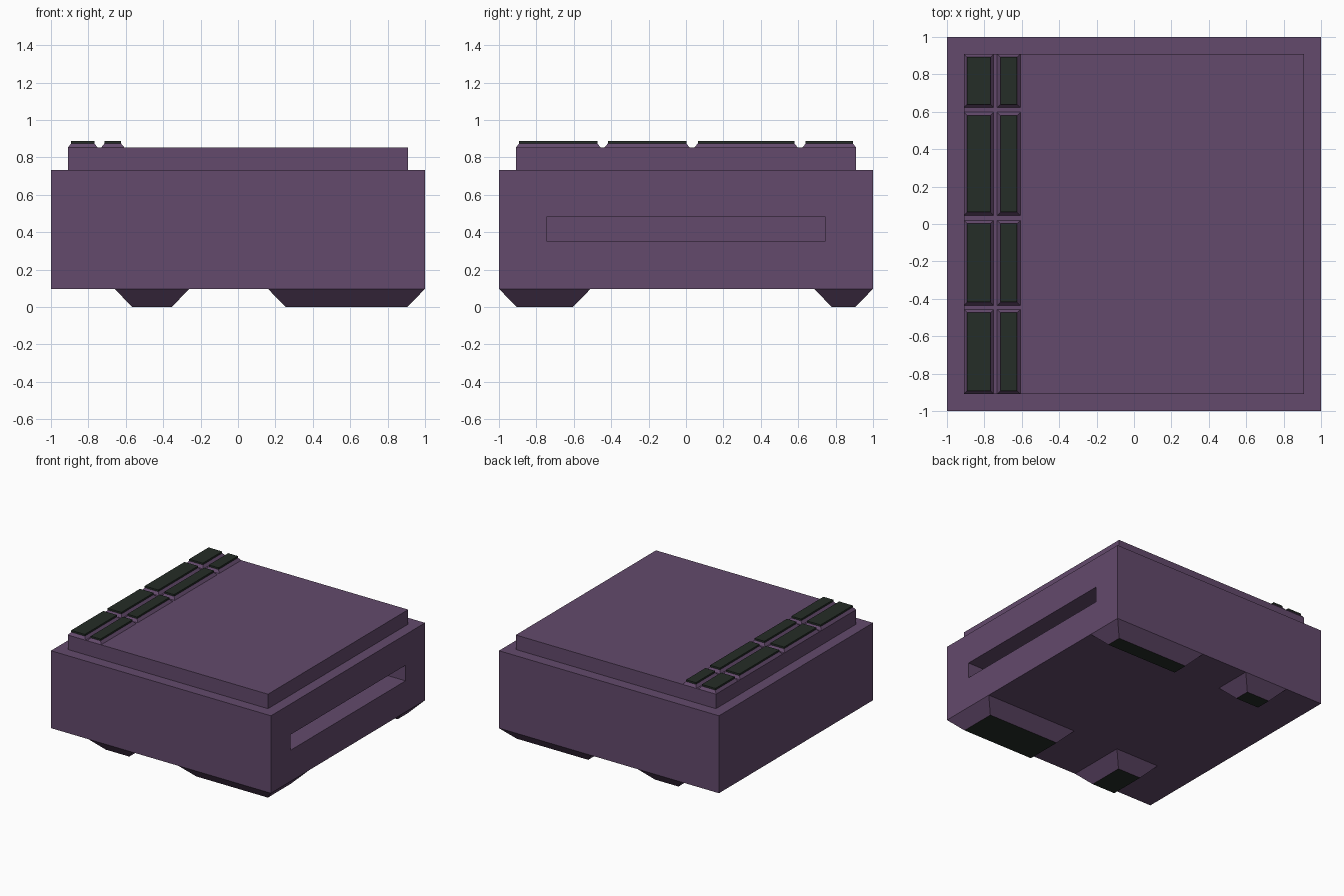
import bpy
import bmesh

if "Cube" in bpy.data.objects:
    bpy.data.objects.remove(bpy.data.objects["Cube"])


def material(name, color):
    m = bpy.data.materials.new(name)
    m.diffuse_color = (*color, 1)
    m.use_nodes = True
    m.node_tree.nodes["Principled BSDF"].inputs["Base Color"].default_value = m.diffuse_color
    return m


PURPLE = material("purple_shell", (0.125, 0.068, 0.15))
DARK = material("dark_pad", (0.018, 0.026, 0.02))


def finish(bm, name):
    bmesh.ops.recalc_face_normals(bm, faces=bm.faces)
    mesh = bpy.data.meshes.new(name)
    bm.to_mesh(mesh)
    bm.free()
    mesh.materials.append(PURPLE)
    mesh.materials.append(DARK)
    obj = bpy.data.objects.new(name, mesh)
    bpy.context.collection.objects.link(obj)
    return obj


def stack(bm, sections):
    """Loft rectangles (x0, x1, y0, y1, z) upward; return side rings and end caps."""
    rings = [[bm.verts.new(p) for p in
              ((x0, y0, z), (x1, y0, z), (x1, y1, z), (x0, y1, z))]
             for x0, x1, y0, y1, z in sections]
    bottom = bm.faces.new(rings[0][::-1])
    sides = [[bm.faces.new((a[i], a[(i + 1) % 4], b[(i + 1) % 4], b[i]))
              for i in range(4)] for a, b in zip(rings, rings[1:])]
    top = bm.faces.new(rings[-1])
    return bottom, sides, top


def inset(rect, d):
    x0, x1, y0, y1 = rect
    return (x0 + d, x1 - d, y0 + d, y1 - d)


def extrude(bm, face):
    """Extrude a face in place, dropping the old face, and return the new one."""
    new = bmesh.ops.extrude_face_region(bm, geom=[face])["geom"]
    if face.is_valid:
        bmesh.ops.delete(bm, geom=[face], context='FACES_ONLY')
    return next(g for g in new if isinstance(g, bmesh.types.BMFace))


# Main body, with a long slot sunk into the right side
bm = bmesh.new()
_, sides, _ = stack(bm, [(-1, 1, -1, 1, 0.097), (-1, 1, -1, 1, 0.733)])
opening = extrude(bm, sides[0][1])
for v in opening.verts:
    v.co.y = 0.747 if v.co.y > 0 else -0.747
    v.co.z = 0.481 if v.co.z > 0.4 else 0.353
back = extrude(bm, opening)
for v in back.verts:
    v.co.x -= 0.25
finish(bm, "body")

# Raised lid
bm = bmesh.new()
stack(bm, [(-0.91, 0.91, -0.91, 0.91, 0.733), (-0.91, 0.91, -0.91, 0.91, 0.852)])
finish(bm, "lid")

# Two columns of bevelled keys with dark pads
columns = [(-0.91, -0.75), (-0.732, -0.607)]
rows = [(-0.91, -0.456), (-0.436, 0.02), (0.045, 0.598), (0.622, 0.91)]
for c, xs in enumerate(columns):
    for r, ys in enumerate(rows):
        rect = xs + ys
        bm = bmesh.new()
        _, sides, top = stack(bm, [(*rect, 0.852), (*inset(rect, 0.018), 0.874),
                                   (*inset(rect, 0.018), 0.888)])
        for f in sides[1] + [top]:
            f.material_index = 1
        finish(bm, f"key_{c + 1}_{r + 1}")

# Tapered feet with dark soles
for xname, xs in (("left", (-0.66, -0.26)), ("right", (0.16, 1.0))):
    for yname, ys in (("front", (-1.0, -0.51)), ("back", (0.685, 1.0))):
        rect = xs + ys
        bm = bmesh.new()
        sole, _, _ = stack(bm, [(*inset(rect, 0.094), 0.0), (*rect, 0.097)])
        sole.material_index = 1
        finish(bm, f"{yname}_{xname}_foot")
